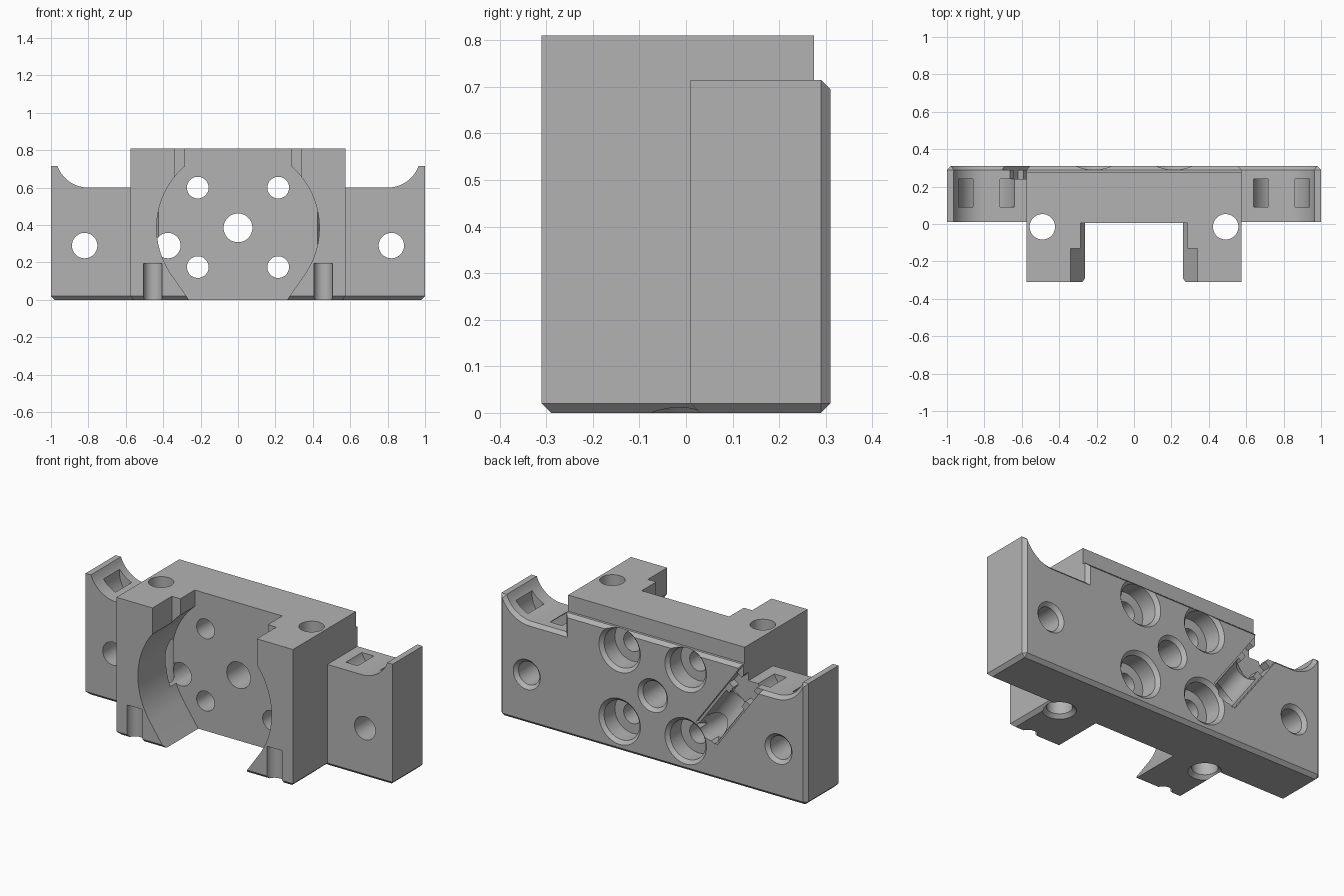
import bpy, bmesh
from math import sin, cos, pi, radians, atan2
from mathutils import Matrix, Vector

old = bpy.data.objects.get("Cube")
if old:
    bpy.data.objects.remove(old, do_unlink=True)

GREY = (0.45, 0.45, 0.45, 1)
mat = bpy.data.materials.new("plain_grey")
mat.use_nodes = True
mat.diffuse_color = GREY
mat.node_tree.nodes["Principled BSDF"].inputs["Base Color"].default_value = GREY

CHAMFER = 0.02
BACK = 0.31


def make(name, bm):
    bmesh.ops.recalc_face_normals(bm, faces=bm.faces)
    mesh = bpy.data.meshes.new(name)
    bm.to_mesh(mesh)
    bm.free()
    mesh.materials.append(mat)
    obj = bpy.data.objects.new(name, mesh)
    bpy.context.collection.objects.link(obj)
    return obj


def prism_mesh(points, y0, y1):
    """Extrude an (x, z) outline along y."""
    bm = bmesh.new()
    face = bm.faces.new([bm.verts.new((x, y0, z)) for x, z in points])
    ext = bmesh.ops.extrude_face_region(bm, geom=[face])["geom"]
    verts = [v for v in ext if isinstance(v, bmesh.types.BMVert)]
    bmesh.ops.translate(bm, verts=verts, vec=(0, y1 - y0, 0))
    bmesh.ops.recalc_face_normals(bm, faces=bm.faces)
    return bm


def rect(x0, x1, z0, z1):
    return [(x0, z0), (x1, z0), (x1, z1), (x0, z1)]


def arc(cx, cz, r, a0, a1, n):
    return [(cx + r * cos(radians(a0 + (a1 - a0) * i / n)),
             cz + r * sin(radians(a0 + (a1 - a0) * i / n))) for i in range(n + 1)]


def chamfer(bm, rule):
    edges = [e for e in bm.edges if all(rule(v.co) for v in e.verts)]
    bmesh.ops.bevel(bm, geom=edges, offset=CHAMFER, segments=1, affect='EDGES')


def rod(start, end, r0, r1=None, sides=48):
    """Cylinder or cone between two points."""
    a, b = Vector(start), Vector(end)
    bm = bmesh.new()
    turn = (b - a).to_track_quat('Z', 'Y').to_matrix().to_4x4()
    bmesh.ops.create_cone(bm, cap_ends=True, segments=sides, radius1=r0,
                          radius2=r0 if r1 is None else r1, depth=(b - a).length,
                          matrix=Matrix.Translation((a + b) / 2) @ turn)
    return bm


def combine(target, bm, operation='DIFFERENCE'):
    tool = make("cutter", bm)
    tool.hide_render = True
    mod = target.modifiers.new("combine", 'BOOLEAN')
    mod.operation = operation
    mod.solver = 'EXACT'
    mod.object = tool
    bpy.context.view_layer.objects.active = target
    bpy.ops.object.modifier_apply(modifier=mod.name)
    bpy.data.objects.remove(tool, do_unlink=True)


# Back plate with scooped ears, chamfered on the back rim and underside
half = [(1, 0), (1, 0.715), (0.965, 0.715)]
half += arc(0.8, 0.776, 0.176, -20.3, -90, 12)[1:] + [(0.575, 0.6), (0.575, 0.715)]
plate = prism_mesh(half + [(-x, z) for x, z in reversed(half)], 0.01, BACK)
chamfer(plate, lambda c: c.y > BACK - 0.001 or c.z < 0.001)

# Centre block
block = prism_mesh(rect(-0.575, 0.575, 0, 0.81), -0.31, 0.275)
chamfer(block, lambda c: c.z < 0.001)
body = make("mount_body", block)
combine(body, plate, 'UNION')

# Round pocket with flared foot, and stepped opening at the top
pocket = arc(0, 0.385, 0.435, -35, 215, 72)
pocket = [(0.248, -0.02)] + pocket + [(-0.248, -0.02)]
combine(body, prism_mesh(pocket, -0.4, 0.005))
combine(body, prism_mesh(rect(-0.285, 0.285, 0.5, 0.9), -0.4, 0.005))
combine(body, prism_mesh(rect(-0.34, 0.34, 0.5, 0.9), -0.4, -0.13))

# Upright bolt holes and front grooves
for s in (-1, 1):
    combine(body, rod((s * 0.49, -0.015, -0.1), (s * 0.49, -0.015, 0.9), 0.068))
    combine(body, rod((s * 0.49, -0.015, -0.01), (s * 0.49, -0.015, CHAMFER), 0.098, 0.068))
    combine(body, rod((s * 0.455, -0.31, -0.1), (s * 0.455, -0.31, 0.195), 0.05))


def bore(x, z, r, wide):
    """Through hole with a chamfered mouth at the back."""
    combine(body, rod((x, -0.05, z), (x, 0.4, z), r))
    if wide > r:
        combine(body, rod((x, 0.19, z), (x, 0.4, z), wide))
    combine(body, rod((x, BACK - CHAMFER, z), (x, BACK + 0.01, z), wide, wide + 0.03))


bore(0, 0.385, 0.077, 0.077)
for s in (-1, 1):
    bore(s * 0.82, 0.29, 0.068, 0.068)
    for z in (0.175, 0.6):
        bore(s * 0.215, z, 0.058, 0.115)

# Cable hole and slanted channel on the back
ox, oz = -0.375, 0.29
combine(body, rod((ox, -0.05, oz), (ox, 0.4, oz), 0.068))
dx, dz = -0.588, 0.809


def channel(t0, t1, w, depth):
    pts = [(ox + dx * t + dz * k, oz + dz * t - dx * k)
           for t, k in ((t0, -w), (t1, -w), (t1, w), (t0, w))]
    combine(body, prism_mesh(pts, BACK - depth, 0.4))


channel(-0.04, 0.55, 0.085, 0.022)
channel(0.25, 0.55, 0.05, 0.07)
combine(body, rod((ox - dx * 0.05, 0.3, oz - dz * 0.05),
                  (ox + dx * 0.25, 0.3, oz + dz * 0.25), 0.072))
channel(0.3, 0.39, 0.085, 0.07)

# Curved strap tunnels through the shoulders
for s in (-1, 1):
    ring = arc(0, 0.65, 0.155, 160, 390, 28) + arc(0, 0.65, 0.085, 390, 160, 28)
    combine(body, prism_mesh([(s * (x + 0.785), z) for x, z in ring], 0.09, 0.24))

bpy.ops.object.select_all(action='DESELECT')
body.select_set(True)
bpy.context.view_layer.objects.active = body
bpy.ops.object.shade_smooth_by_angle(angle=radians(25))
